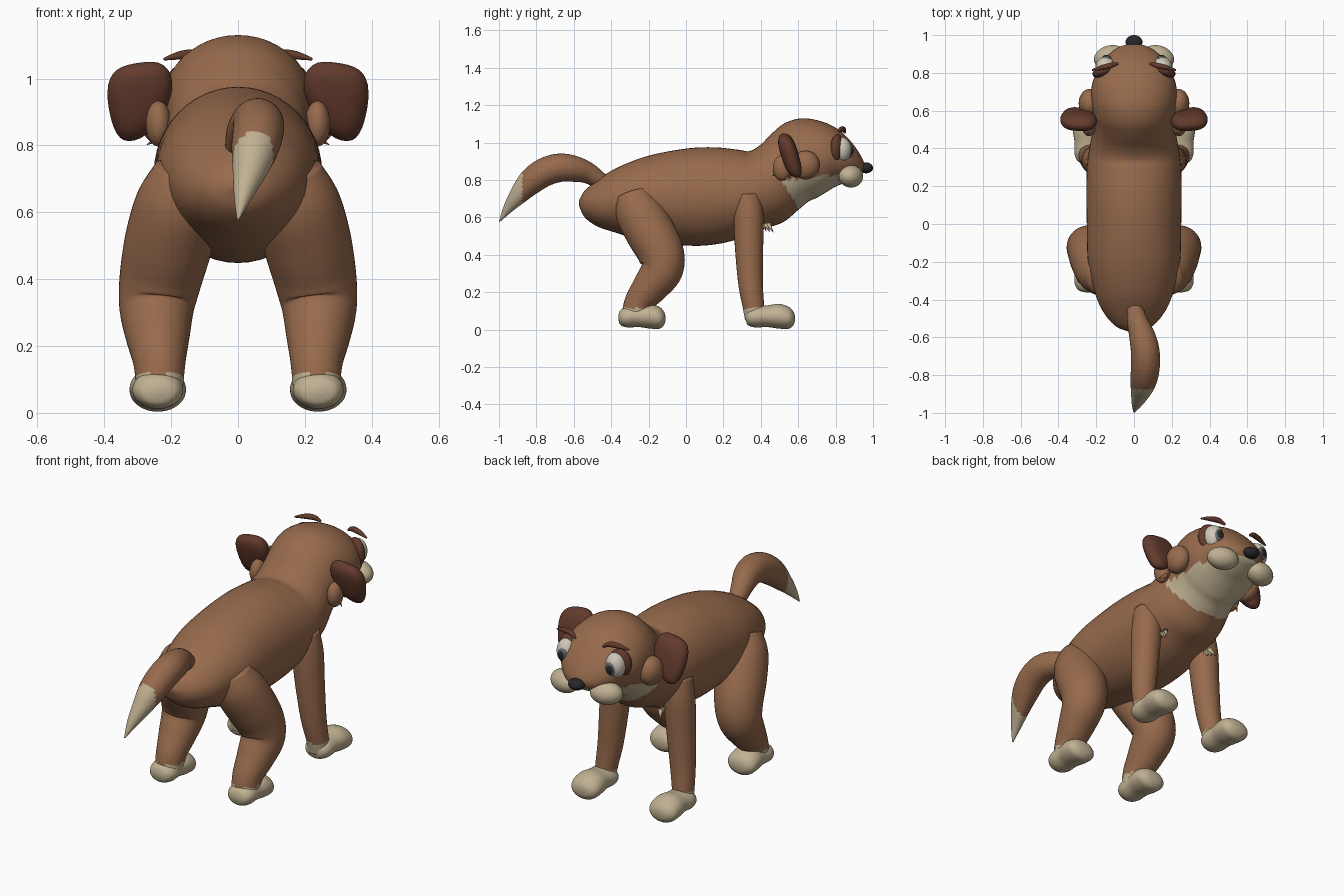
import bpy, bmesh, math
from mathutils import Vector, Matrix

cube = bpy.data.objects.get("Cube")
if cube:
    bpy.data.objects.remove(cube, do_unlink=True)


def material(name, rgb):
    m = bpy.data.materials.new(name)
    m.use_nodes = True
    m.diffuse_color = (*rgb, 1)
    m.node_tree.nodes["Principled BSDF"].inputs["Base Color"].default_value = (*rgb, 1)
    return m


BROWN = material("brown fur", (0.31, 0.145, 0.073))
CREAM = material("cream fur", (0.53, 0.44, 0.29))
DARK = material("dark brown fur", (0.125, 0.043, 0.026))
BLACK = material("black", (0.02, 0.02, 0.022))
WHITE = material("eye white", (0.62, 0.58, 0.48))
IRIS = material("grey iris", (0.12, 0.13, 0.14))


def finish(name, bm, mats, rule=None):
    """Turn a bmesh into a smooth object; rule picks a material per face."""
    bmesh.ops.recalc_face_normals(bm, faces=bm.faces)
    for f in bm.faces:
        f.smooth = True
        if rule:
            f.material_index = 1 if rule(f.calc_center_median()) else 0
    me = bpy.data.meshes.new(name)
    bm.to_mesh(me)
    bm.free()
    for m in mats:
        me.materials.append(m)
    ob = bpy.data.objects.new(name, me)
    bpy.context.collection.objects.link(ob)
    return ob


def smooth_rows(rows, steps):
    """Catmull-Rom interpolation of rows of numbers."""
    out = []
    for i in range(len(rows) - 1):
        a, b, c, d = (Vector(rows[max(0, min(len(rows) - 1, i + k))]) for k in (-1, 0, 1, 2))
        for s in range(steps):
            t = s / steps
            out.append(b + (c - a) * (t / 2) + (2 * a - 5 * b + 4 * c - d) * (t * t / 2)
                       + (3 * b - a - 3 * c + d) * (t ** 3 / 2))
    return out + [Vector(rows[-1])]


def skin(name, rings, mats, rule=None):
    """Join rings given as (centre, half axis u, half axis v)."""
    bm = bmesh.new()
    n = 48
    loops = [[bm.verts.new(c + u * math.cos(math.tau * k / n) + v * math.sin(math.tau * k / n))
              for k in range(n)] for c, u, v in rings]
    for a, b in zip(loops, loops[1:]):
        for k in range(n):
            bm.faces.new((a[k], a[(k + 1) % n], b[(k + 1) % n], b[k]))
    bm.faces.new(loops[0])
    bm.faces.new(loops[-1])
    return finish(name, bm, mats, rule)


def loft(name, rows, mats, rule=None, x=0.0, steps=5):
    """Rows: top y, top z, bottom y, bottom z, half width."""
    rings = []
    for ty, tz, by, bz, w in smooth_rows(rows, steps):
        top, bot = Vector((x, ty, tz)), Vector((x, by, bz))
        rings.append(((top + bot) / 2, Vector((w, 0, 0)), (top - bot) / 2))
    return skin(name, rings, mats, rule)


def tube(name, rows, mats, rule=None):
    """Rows: x, y, z, radius."""
    pts = smooth_rows(rows, 6)
    rings = []
    for i, p in enumerate(pts):
        t = (pts[min(i + 1, len(pts) - 1)] - pts[max(i - 1, 0)]).to_3d().normalized()
        u = (Vector((1, 0, 0)) - t * t.x).normalized()
        rings.append((p.to_3d(), u * p[3], t.cross(u) * p[3]))
    return skin(name, rings, mats, rule)


def ball(name, loc, radii, mat, rot=(0, 0, 0)):
    bm = bmesh.new()
    bmesh.ops.create_uvsphere(bm, u_segments=32, v_segments=20, radius=1)
    ob = finish(name, bm, [mat])
    ob.location, ob.scale, ob.rotation_euler = loc, radii, rot
    return ob


def spike(name, base, tip, radius, mat):
    bm = bmesh.new()
    d = Vector(tip) - Vector(base)
    mtx = Matrix.Translation(Vector(base) + d / 2) @ d.to_track_quat('Z', 'Y').to_matrix().to_4x4()
    bmesh.ops.create_cone(bm, cap_ends=True, segments=6, radius1=radius, radius2=0,
                          depth=d.length, matrix=mtx)
    return finish(name, bm, [mat])


# Body and head in one skin, with a cream throat
loft("body_and_head", [
    (-.572, .69, -.572, .665, .02), (-.54, .745, -.545, .605, .095),
    (-.46, .81, -.48, .555, .16), (-.36, .87, -.38, .52, .205),
    (-.2, .93, -.22, .475, .243), (0, .968, 0, .45, .25),
    (.15, .975, .15, .455, .252), (.28, .962, .3, .49, .25),
    (.34, .955, .42, .54, .24), (.4, .99, .52, .575, .225),
    (.46, 1.05, .6, .64, .213), (.53, 1.105, .655, .685, .218),
    (.62, 1.13, .7, .705, .226), (.72, 1.115, .75, .735, .223),
    (.8, 1.08, .8, .765, .2), (.86, 1.03, .85, .785, .17),
    (.91, .97, .89, .805, .13), (.945, .91, .925, .825, .08),
    (.957, .87, .945, .85, .02)], [BROWN, CREAM],
    lambda c: c.y > .5 + (.82 - c.z) * .6 and c.z < .81 + .1 * (c.y - .6), steps=8)

# Tail with a cream tip
tube("tail", [(0, -.43, .775, .04), (.02, -.52, .835, .056), (.045, -.6, .86, .07),
              (.06, -.68, .865, .076), (.06, -.76, .84, .076), (.05, -.83, .79, .07),
              (.035, -.89, .725, .052), (.015, -.95, .65, .028), (0, -.997, .578, .003)],
     [BROWN, CREAM], lambda c: c.y < -.875)

ball("nose", (0, .963, .865), (.045, .037, .029), BLACK)

for side, s in (("left", 1), ("right", -1)):
    # Legs, cream at the ankle
    ankle = lambda c: c.z < .115
    tube(side + "_hind_leg", [(.15 * s, -.28, .72, .1), (.175 * s, -.25, .63, .128),
                              (.205 * s, -.19, .52, .132), (.23 * s, -.135, .41, .124),
                              (.243 * s, -.13, .32, .113), (.24 * s, -.19, .23, .096),
                              (.235 * s, -.25, .15, .078), (.235 * s, -.275, .07, .07)],
         [BROWN, CREAM], ankle)
    tube(side + "_front_leg", [(.185 * s, .33, .72, .07), (.195 * s, .335, .6, .08),
                               (.205 * s, .337, .45, .076), (.222 * s, .345, .25, .066),
                               (.235 * s, .36, .13, .058), (.238 * s, .37, .06, .055)],
         [BROWN, CREAM], ankle)

    # Paws with a bulging toe end
    for part, y in (("hind", -.362), ("front", .318)):
        k = 1 if part == "hind" else 1.05
        loft(f"{side}_{part}_paw", [
            (y, .075, y, .055, .015), (y + .012 * k, .105, y + .012 * k, .025, .055),
            (y + .05 * k, .125, y + .05 * k, .012, .075), (y + .11 * k, .13, y + .11 * k, .014, .075),
            (y + .17 * k, .138, y + .17 * k, .006, .084), (y + .22 * k, .122, y + .22 * k, .005, .08),
            (y + .245 * k, .095, y + .245 * k, .025, .052), (y + .252 * k, .07, y + .252 * k, .05, .015)],
            [CREAM], x=.24 * s)

    # Ear: a rounded flap built from scaled outlines
    bm = bmesh.new()
    outline = [(.18, .97), (.215, 1.055), (.29, 1.05), (.37, 1.035), (.4, .97),
               (.375, .84), (.335, .80), (.25, .835)]
    mid = Vector((.285, .94))
    layers = []
    for depth, size in ((-.05, .55), (-.022, .95), (.022, 1.0), (.05, .6)):
        ring = []
        for p in outline:
            q = mid + (Vector(p) - mid) * size * 1.04
            ring.append(bm.verts.new((q.x * s, .553 + depth - (q.y - mid.y) * .28, q.y)))
        layers.append(ring)
    for a, b in zip(layers, layers[1:]):
        for i in range(len(a)):
            j = (i + 1) % len(a)
            bm.faces.new((a[i], a[j], b[j], b[i]))
    bm.faces.new(layers[0])
    bm.faces.new(layers[-1])
    ear = finish(side + "_ear", bm, [DARK])
    ear.modifiers.new("Rounding", 'SUBSURF').levels = 2
    ear.modifiers["Rounding"].render_levels = 2

    # Fur around the ear
    ball(side + "_ear_base", (.238 * s, .515, .865), (.038, .05, .068), BROWN)
    ball(side + "_ear_front", (.235 * s, .64, .88), (.058, .075, .077), BROWN)
    for i in range(3):
        spike(f"{side}_ear_tuft_{i}", (.235 * s, .51 + .02 * i, .84 - .008 * i),
              ((.25 + .012 * i) * s, .462 + .03 * i, .825 - .012 * i), .014, BROWN)
        spike(f"{side}_chest_tuft_{i}", (.15 * s, .41 + .015 * i, .565),
              ((.15 + .012 * i) * s, .43 + .02 * i, .525 - .005 * i), .014, CREAM)

    # Face
    ball(side + "_muzzle_puff", (.128 * s, .882, .82), (.086, .063, .06), CREAM, (0, 0, -.3 * s))
    ball(side + "_eyelid", (.16 * s, .81, .967), (.062, .034, .078), DARK, (0, 0, -.35 * s))
    ball(side + "_eyeball", (.15 * s, .832, .962), (.054, .052, .068), WHITE, (0, 0, -.35 * s))
    ball(side + "_iris", (.149 * s, .871, .957), (.03, .02, .038), IRIS, (0, 0, -.2 * s))
    ball(side + "_pupil", (.149 * s, .881, .957), (.02, .014, .026), BLACK, (0, 0, -.2 * s))
    tube(side + "_brow", [(.085 * s, .85, 1.055, .006), (.12 * s, .84, 1.072, .014),
                          (.17 * s, .828, 1.07, .013), (.222 * s, .815, 1.058, .004)], [DARK])
